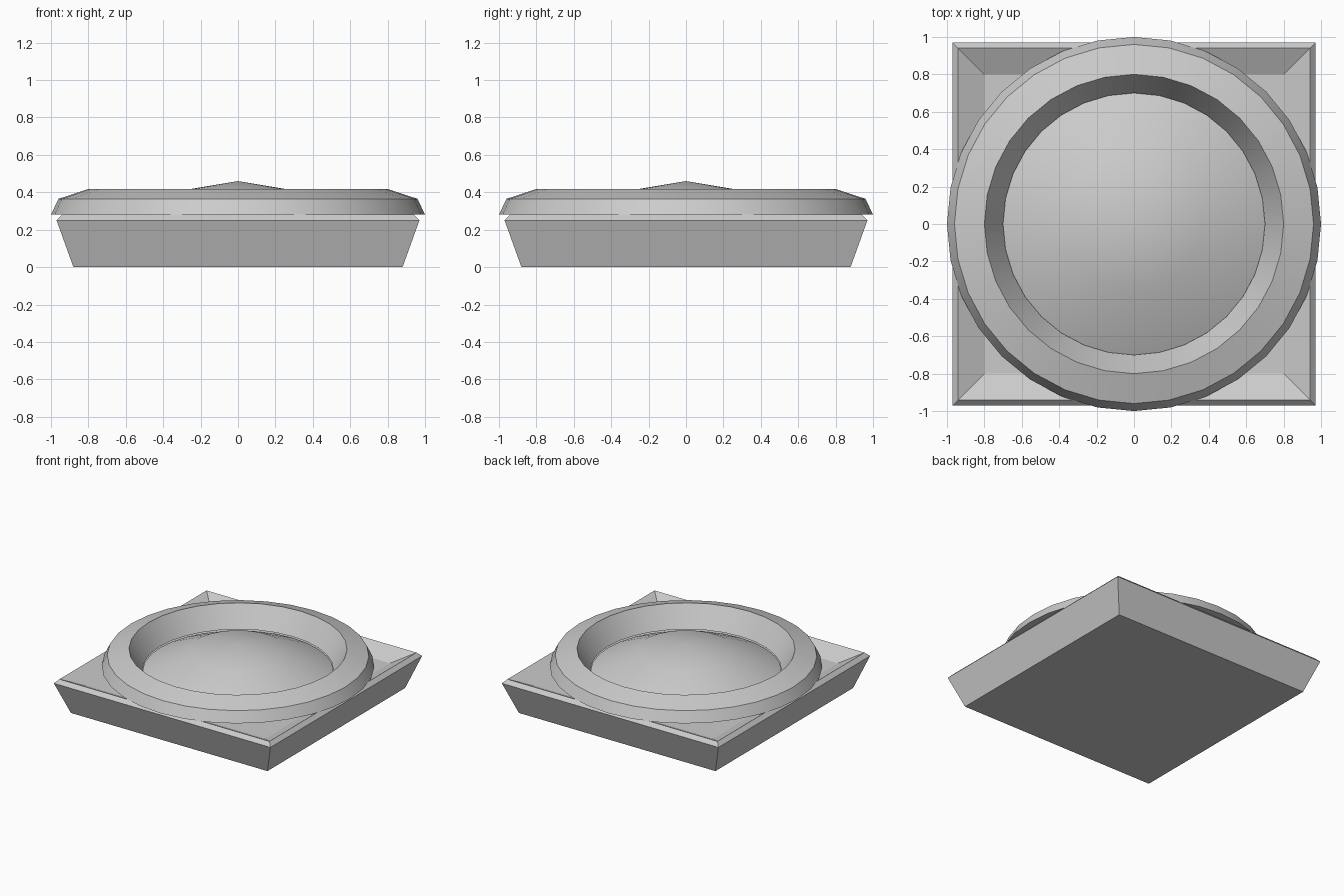
import bpy, bmesh, math

cube = bpy.data.objects.get("Cube")
if cube:
    bpy.data.objects.remove(cube, do_unlink=True)

grey = bpy.data.materials.new("light_grey")
grey.use_nodes = True
grey.diffuse_color = (0.6, 0.6, 0.6, 1)
grey.node_tree.nodes["Principled BSDF"].inputs["Base Color"].default_value = grey.diffuse_color


def lathe(name, profile, sides, start=0.0, closed=False, caps=False, smooth=None):
    """Sweep (radius, height) points around z; a zero radius becomes a pole."""
    bm = bmesh.new()
    rings = []
    for r, z in profile:
        if r == 0:
            rings.append([bm.verts.new((0, 0, z))] * sides)
            continue
        angles = [start + math.tau * i / sides for i in range(sides)]
        rings.append([bm.verts.new((r * math.cos(a), r * math.sin(a), z)) for a in angles])
    pairs = list(zip(rings, rings[1:]))
    if closed:
        pairs.append((rings[-1], rings[0]))
    for low, high in pairs:
        for i in range(sides):
            j = (i + 1) % sides
            corners = dict.fromkeys((low[i], low[j], high[j], high[i]))
            bm.faces.new(list(corners))
    if caps:
        bm.faces.new(rings[0])
        bm.faces.new(rings[-1])
    bmesh.ops.recalc_face_normals(bm, faces=bm.faces)
    mesh = bpy.data.meshes.new(name)
    bm.to_mesh(mesh)
    bm.free()
    mesh.materials.append(grey)
    obj = bpy.data.objects.new(name, mesh)
    bpy.context.collection.objects.link(obj)
    if smooth:
        bpy.ops.object.select_all(action="DESELECT")
        obj.select_set(True)
        bpy.context.view_layer.objects.active = obj
        bpy.ops.object.shade_smooth_by_angle(angle=math.radians(smooth))
    return obj


# Square tray with flared sides, bevelled lip and sunken floor
half_widths = [(0.88, 0), (0.97, 0.25), (0.94, 0.28), (0.80, 0.21)]
lathe("square_tray", [(w * math.sqrt(2), z) for w, z in half_widths],
      4, start=math.pi / 4, caps=True)

# Round rim resting on the tray
lathe("round_rim", [(0.80, 0.28), (1.0, 0.28), (0.96, 0.365), (0.80, 0.418), (0.70, 0.25)],
      32, closed=True, smooth=15)

# Shallow dome inside the rim, closed underneath
lathe("dome", [(0, 0.46), (0.36, 0.40), (0.70, 0.24), (0.70, 0.21)], 32, smooth=40)
